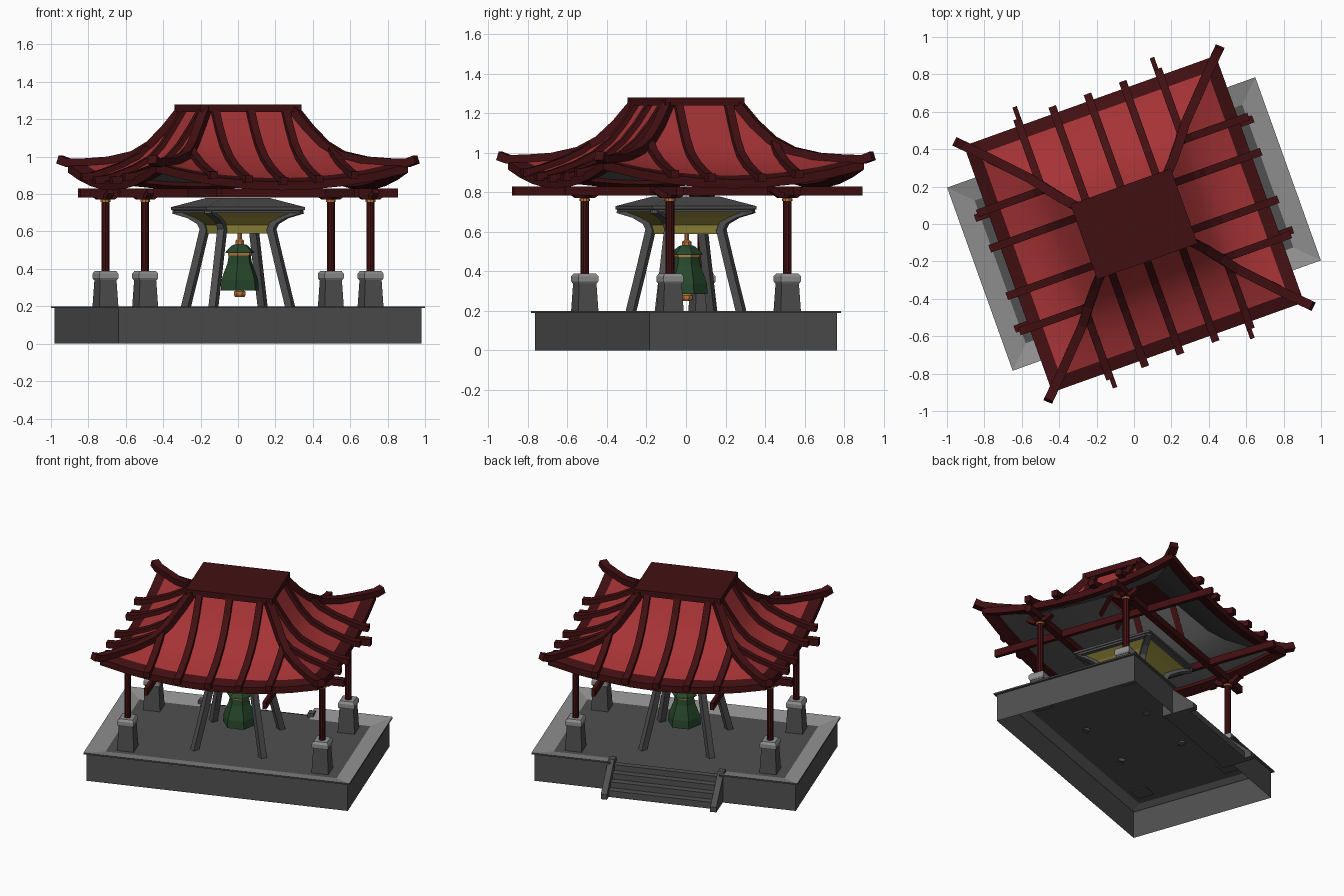
import bpy, bmesh, math
from mathutils import Vector

if "Cube" in bpy.data.objects:
    bpy.data.objects.remove(bpy.data.objects["Cube"])

TURN = math.radians(19.7)   # whole pavilion is turned about z


def mat(name, rgb):
    m = bpy.data.materials.new(name)
    m.diffuse_color = (*rgb, 1)
    m.use_nodes = True
    m.node_tree.nodes["Principled BSDF"].inputs["Base Color"].default_value = m.diffuse_color
    return m


RED = mat("roof red", (0.38, 0.033, 0.036))
DARK = mat("dark red wood", (0.055, 0.005, 0.006))
STONE = mat("dark stone", (0.08, 0.08, 0.08))
PALE = mat("pale stone", (0.28, 0.28, 0.28))
GREEN = mat("bell green", (0.02, 0.065, 0.025))
YELLOW = mat("lamp yellow", (0.32, 0.27, 0.05))
GOLD = mat("gold", (0.5, 0.19, 0.05))


def make(name, verts, faces, mats, idx=None, smooth=False, fix=True):
    me = bpy.data.meshes.new(name)
    me.from_pydata([tuple(v) for v in verts], [], faces)
    for m in mats:
        me.materials.append(m)
    if idx:
        me.polygons.foreach_set("material_index", idx)
    if fix:
        bm = bmesh.new()
        bm.from_mesh(me)
        bmesh.ops.recalc_face_normals(bm, faces=bm.faces)
        bm.to_mesh(me)
        bm.free()
    ob = bpy.data.objects.new(name, me)
    ob.rotation_euler.z = TURN
    bpy.context.collection.objects.link(ob)
    if smooth:
        me.polygons.foreach_set("use_smooth", [True] * len(me.polygons))
        me.set_sharp_from_angle(angle=math.radians(30))
    return ob


def skin(name, rings, mats, band=None, caps=True, closed=True, smooth=False):
    """Join matching rings of points with quads; band gives a material per strip."""
    n = len(rings[0])
    verts = [p for r in rings for p in r]
    faces, idx = [], []
    for k in range(len(rings) - 1):
        for i in range(n if closed else n - 1):
            j = (i + 1) % n
            faces.append((k*n + i, k*n + j, (k+1)*n + j, (k+1)*n + i))
            idx.append(band[k] if band else 0)
    if caps:
        faces += [tuple(range(n))[::-1], tuple(range((len(rings)-1)*n, len(rings)*n))]
        idx += [idx[0], idx[-1]]
    return make(name, verts, faces, mats, idx, smooth)


def rect(x, y, hu, hv, z):
    return [(x-hu, y-hv, z), (x+hu, y-hv, z), (x+hu, y+hv, z), (x-hu, y+hv, z)]


def block(name, x, y, levels, mats, band=None, caps=True):
    """Stacked rectangles, each level (half u, half v, z)."""
    return skin(name, [rect(x, y, *l) for l in levels], mats, band, caps)


def turned(name, x, y, prof, n, mats, band=None, smooth=False):
    """Round or many-sided part from (radius, z) pairs."""
    rings = [[(x + r*math.cos(2*math.pi*i/n), y + r*math.sin(2*math.pi*i/n), z)
              for i in range(n)] for r, z in prof]
    return skin(name, rings, mats, band, smooth=smooth)


def beam(name, pts, w, h, m):
    """Rectangular timber following a path, kept upright."""
    pts = [Vector(p) for p in pts]
    d = pts[-1] - pts[0]
    side = Vector((-d.y, d.x, 0)).normalized() * w / 2
    rings = []
    for i, p in enumerate(pts):
        t = (pts[min(i+1, len(pts)-1)] - pts[max(i-1, 0)]).normalized()
        up = t.cross(side).normalized() * h / 2
        rings.append([p - side - up, p + side - up, p + side + up, p - side + up])
    return skin(name, rings, [m])


# Hollow platform with sloped rim, open where the steps come in
U, V, GAP = 0.875, 0.52, 0.36
rings = []
for o, z in [(.015, 0), (.015, .19), (0, .19), (0, .2), (.115, .172)]:
    a, b = U - o, V - o
    rings.append([(GAP, b, z), (a, b, z), (a, -b, z), (-a, -b, z), (-a, b, z), (-GAP, b, z)])
skin("platform_wall", rings, [STONE, PALE], [0, 0, 0, 1], caps=False, closed=False)
make("platform_floor",
     [(-.76, -.405, .172), (.76, -.405, .172), (.76, .405, .172), (GAP, .405, .172),
      (GAP, .46, .172), (-GAP, .46, .172), (-GAP, .405, .172), (-.76, .405, .172)],
     [tuple(range(8))], [STONE], fix=False)

# Steps and their sloping cheeks
for i in range(4):
    lo, hi = .44 + .04*i, .48 + .045*i
    block(f"step_{i+1}", 0, (lo + hi)/2, [(.34, (hi-lo)/2, 0), (.34, (hi-lo)/2, .165 - .04*i)], [STONE])
side = [(.43, 0), (.66, 0), (.66, .035), (.48, .2), (.43, .2)]
for s in (-1, 1):
    skin("step_cheek", [[(s*GAP + d, y, z) for y, z in side] for d in (-.02, .02)], [STONE])

# Columns on stone pedestals, with gold collars and bracket arms
for x in (-.64, .64):
    for y in (-.315, .315):
        block("pedestal", x, y, [(.056, .056, .165), (.046, .046, .345)], [STONE])
        block("pedestal_cap", x, y, [(.048, .048, .34), (.054, .054, .35), (.054, .054, .375),
                                     (.044, .044, .39)], [PALE])
        turned("column", x, y, [(.022, .39), (.022, .785)], 10, [DARK], smooth=True)
        turned("column_collar", x, y, [(.027, .757), (.027, .77)], 10, [GOLD])
        for dx, dy in ((.085, 0), (0, .085)):
            beam("bracket_arm", [(x-dx, y-dy, .815), (x-dx*.5, y-dy*.5, .785),
                                 (x+dx*.5, y+dy*.5, .785), (x+dx, y+dy, .815)], .035, .03, DARK)

# Roof beams
for s in (-1, 1):
    beam("long_beam", [(-.79, s*.315, .807), (.79, s*.315, .807)], .04, .048, DARK)
    beam("cross_beam", [(s*.39, -.79, .807), (s*.39, .805, .807)], .025, .048, DARK)

# Roof levels: half u, half v, height at mid side, corner lift
LEVELS = [(.25, .185, 1.245, 0), (.315, .255, 1.14, 0), (.375, .33, 1.05, .005), (.44, .415, .98, .02),
          (.54, .52, .925, .045), (.645, .63, .885, .075), (.715, .70, .865, .095)]
N = 8


def roof_ring(hu, hv, z, lift, drop=0):
    s = [-1 + 2*i/N for i in range(N)]
    quarter = [(hu*t, -hv, t) for t in s] + [(hu, hv*t, t) for t in s]
    full = quarter + [(-a, -b, t) for a, b, t in quarter]
    return [(a, b, z - drop + lift*t*t) for a, b, t in full]


rings = [roof_ring(*l) for l in LEVELS] + [roof_ring(*l, .045) for l in LEVELS[:-3:-1]]
rings += [roof_ring(*l, .025) for l in LEVELS[-2::-1]]
top = len(LEVELS) - 1
skin("roof", rings, [RED, DARK, STONE], [0]*(top-1) + [1]*4 + [2]*(len(rings)-top-4),
     caps=False, smooth=True)
block("roof_cap", 0, 0, [(.285, .213, 1.24), (.285, .213, 1.28)], [DARK])


def level(t):
    k = min(int(t), top - 1)
    f = t - k
    return [a + (b-a)*f for a, b in zip(LEVELS[k], LEVELS[k+1])]


def rib(off, axis, sign, reach):
    """Timber running down one roof side at a fixed offset."""
    pts = []
    for i in range(top*4 + 1):
        l = level(i/4)
        along, out = (l[0], l[1]) if axis == 1 else (l[1], l[0])
        if along >= abs(off) and (i % 2 == 0 or not pts):
            pts.append((off, sign*out, l[2] + l[3]*(off/along)**2 + .008))
    pts.append((off, sign*reach, pts[-1][2] - .002))
    if axis == 0:
        pts = [(b, a, z) for a, b, z in pts]
    beam("roof_rib", pts, .042, .04, DARK)


for s in (-1, 1):
    for off in (-.4, -.2, 0, .2, .4):
        rib(off, 1, s, .738)
    for off in (-.335, -.135, .135, .335):
        rib(off, 0, s, .77)
    # Hip ridges curling up at the corners
    for r in (-1, 1):
        pts = [(s*l[0], r*l[1], l[2] + l[3] + .008) for l in LEVELS]
        beam("hip_ridge", pts + [(s*.75, r*.735, .985)], .05, .045, DARK)

# Bell frame: splayed legs that flare out under a shallow canopy
for s in (-1, 1):
    for r in (-1, 1):
        path = [(.225, .16), (.175, .42), (.14, .61), (.155, .655), (.2, .69), (.265, .715)]
        beam("frame_leg", [(s*a, r*a, z) for a, z in path], .04, .04, STONE)
block("canopy_panel", 0, 0, [(.13, .13, .59), (.135, .135, .635), (.19, .19, .675), (.26, .26, .71)],
      [YELLOW], caps=False)
block("canopy_rim", 0, 0, [(.25, .25, .705), (.28, .28, .715), (.28, .28, .73), (.13, .13, .78)],
      [STONE], caps=False)
for s in (-1, 1):
    beam("canopy_tie", [(-.26, s*.26, .71), (.26, s*.26, .71)], .03, .02, STONE)
    beam("canopy_tie", [(s*.26, -.26, .71), (s*.26, .26, .71)], .03, .02, STONE)

# Bell with gold band, hanger and clapper
turned("bell_body", .01, 0, [(.108, .285), (.104, .34), (.088, .385), (.07, .43), (.062, .475)], 6, [GREEN])
turned("bell_band", .01, 0, [(.068, .472), (.068, .484)], 6, [GOLD])
turned("bell_lid", .01, 0, [(.082, .484), (.078, .495), (.045, .525), (.035, .53)], 6, [GREEN])
turned("bell_hanger", .01, 0, [(.025, .53), (.025, .55), (.012, .56), (.012, .6), (.006, .76)], 8, [GOLD])
turned("bell_clapper", .01, 0, [(.026, .25), (.034, .262), (.034, .278), (.014, .29), (.01, .46)], 8, [GOLD])
